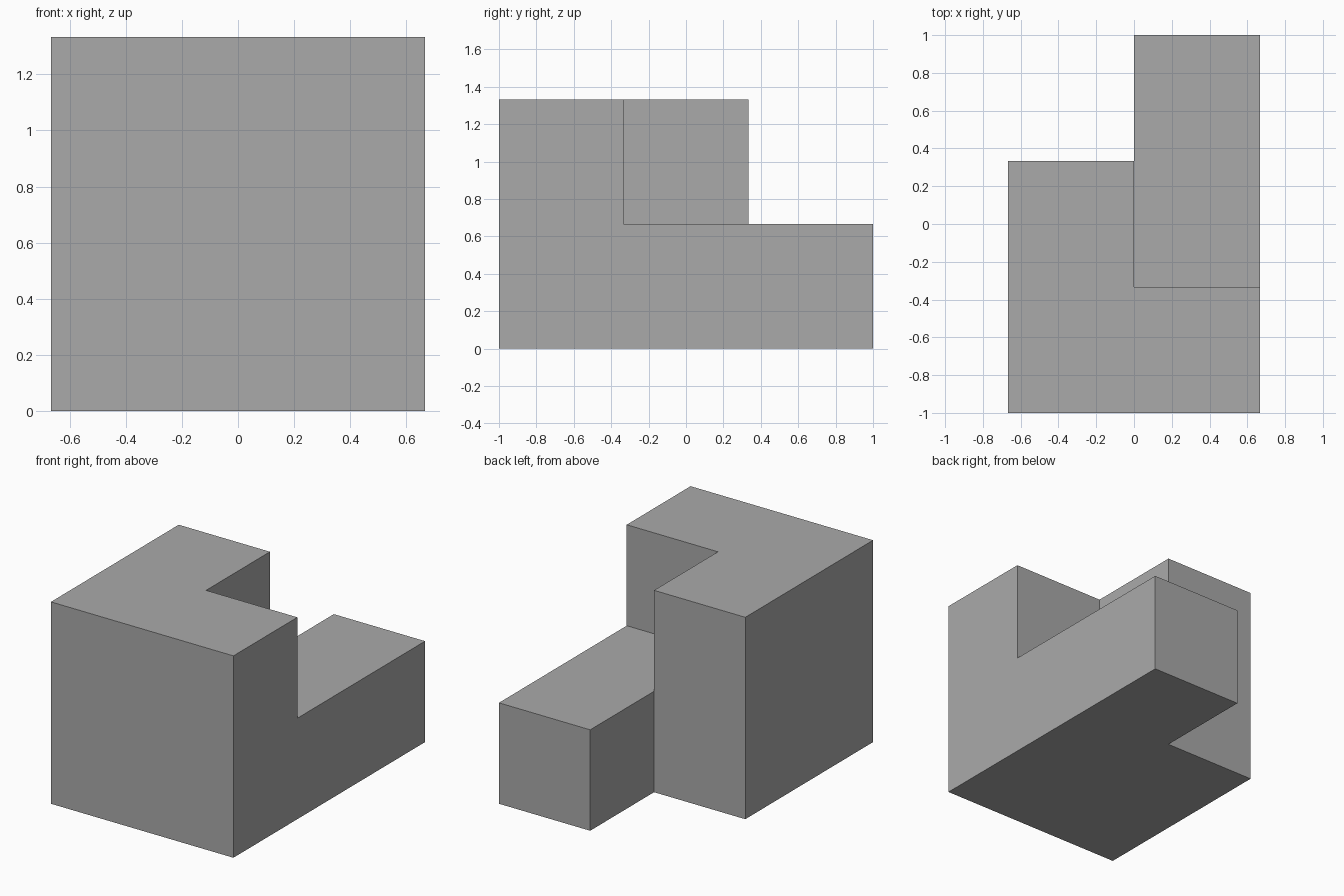
import bpy
import bmesh

cube = bpy.data.objects.get("Cube")
if cube:
    bpy.data.objects.remove(cube, do_unlink=True)

U = 2 / 3  # edge of one unit cell

grey = bpy.data.materials.new("mid_grey")
grey.use_nodes = True
colour = (0.4, 0.4, 0.4, 1)
grey.diffuse_color = colour
grey.node_tree.nodes["Principled BSDF"].inputs["Base Color"].default_value = colour

# Cells of the solid: a two-high L at the front plus a low arm to the back
cells = {(x, y, z) for x, y in [(0, 0), (1, 0), (0, 1)] for z in (0, 1)}
cells |= {(1, 1, 0), (1, 2, 0)}

# Keep only the outer squares of the cells
bm = bmesh.new()
for cell in sorted(cells):
    for axis in range(3):
        for side in (0, 1):
            neighbour = list(cell)
            neighbour[axis] += 2 * side - 1
            if tuple(neighbour) in cells:
                continue
            a, b = (axis + 1) % 3, (axis + 2) % 3
            corners = []
            for i, j in [(0, 0), (1, 0), (1, 1), (0, 1)]:
                p = list(cell)
                p[axis] += side
                p[a] += i
                p[b] += j
                corners.append(bm.verts.new(((p[0] - 1) * U, p[1] * U - 1, p[2] * U)))
            bm.faces.new(corners if side else corners[::-1])

# Weld and merge coplanar squares into clean flat faces
bmesh.ops.remove_doubles(bm, verts=bm.verts, dist=0.001)
bmesh.ops.dissolve_limit(bm, angle_limit=0.01, verts=bm.verts, edges=bm.edges)
bmesh.ops.recalc_face_normals(bm, faces=bm.faces)

mesh = bpy.data.meshes.new("stepped_block")
bm.to_mesh(mesh)
bm.free()
mesh.materials.append(grey)
block = bpy.data.objects.new("stepped_block", mesh)
bpy.context.collection.objects.link(block)
